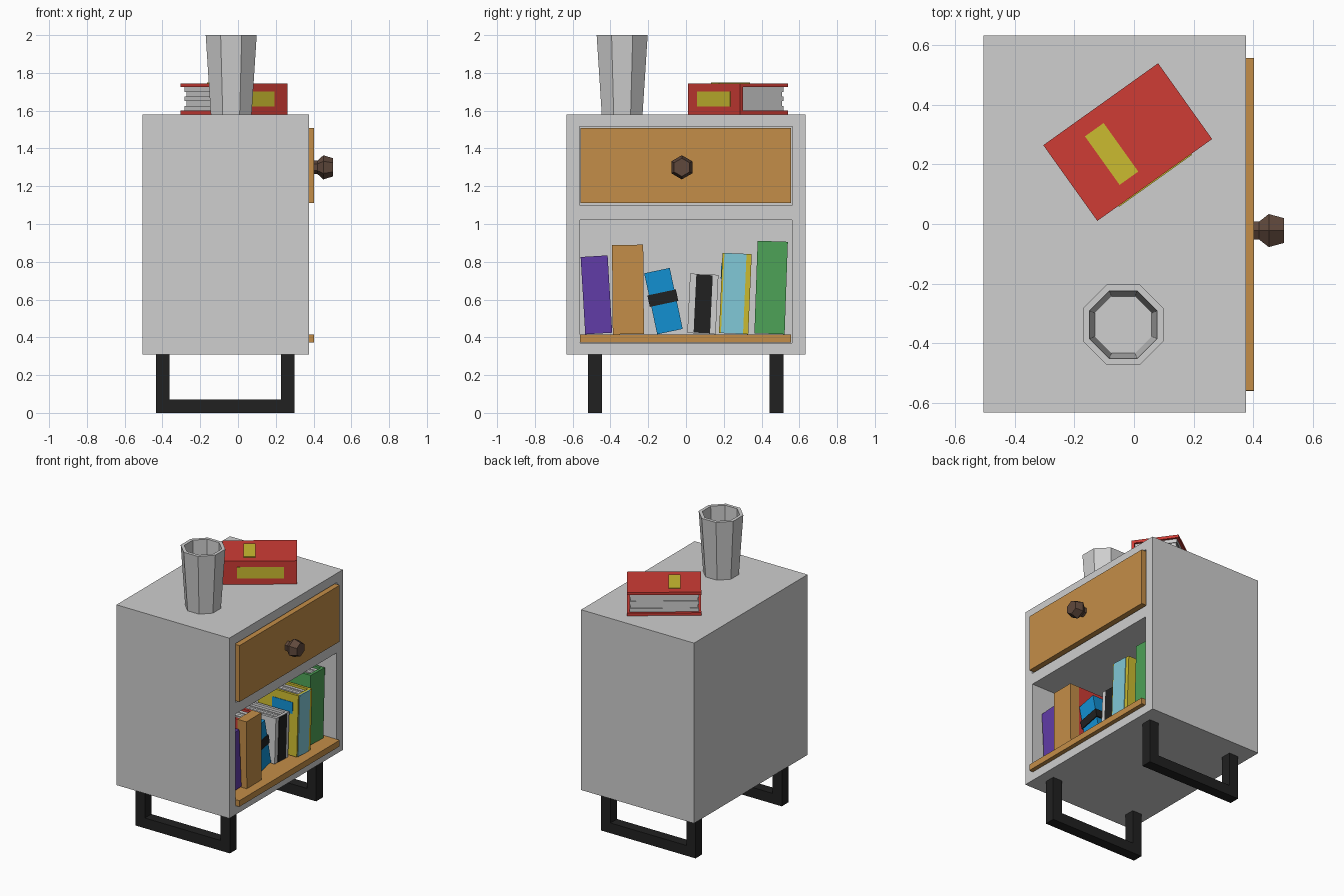
import bpy, bmesh, math
from mathutils import Matrix, Vector

if "Cube" in bpy.data.objects:
    bpy.data.objects.remove(bpy.data.objects["Cube"])

COLORS = {
    "light_grey": (0.62, 0.62, 0.62), "wood": (0.55, 0.27, 0.065),
    "black": (0.015, 0.015, 0.015), "brown": (0.115, 0.065, 0.045),
    "red": (0.62, 0.045, 0.036), "yellow": (0.60, 0.50, 0.03),
    "purple": (0.12, 0.045, 0.39), "blue": (0.006, 0.28, 0.64),
    "cyan": (0.22, 0.58, 0.68), "green": (0.075, 0.36, 0.095),
}
MATS = {}
for n, c in COLORS.items():
    MATS[n] = bpy.data.materials.new(n)
    MATS[n].diffuse_color = (*c, 1)


def finish(name, bm, mats, matrix=Matrix()):
    bmesh.ops.recalc_face_normals(bm, faces=bm.faces)
    me = bpy.data.meshes.new(name)
    bm.to_mesh(me)
    bm.free()
    for m in mats:
        me.materials.append(MATS[m])
    ob = bpy.data.objects.new(name, me)
    ob.matrix_world = matrix
    bpy.context.collection.objects.link(ob)
    return ob


def boxes(name, parts, matrix=Matrix()):
    """One object from (low corner, high corner, colour) boxes."""
    bm = bmesh.new()
    mats = list(dict.fromkeys(p[2] for p in parts))
    for lo, hi, mat in parts:
        lo, hi = Vector(lo), Vector(hi)
        m = Matrix.Translation((lo + hi) / 2) @ Matrix.Diagonal((*(hi - lo), 1))
        vs = bmesh.ops.create_cube(bm, size=1, matrix=m)["verts"]
        for f in {f for v in vs for f in v.link_faces}:
            f.material_index = mats.index(mat)
    return finish(name, bm, mats, matrix)


def lathe(name, rings, n, offset, mat, matrix):
    """Faceted turned shape from (radius, height) rings, capped at both ends."""
    bm = bmesh.new()
    loops = [[bm.verts.new((r * math.cos(offset + math.tau * i / n),
                            r * math.sin(offset + math.tau * i / n), h))
              for i in range(n)] for r, h in rings]
    for a, b in zip(loops, loops[1:]):
        for i in range(n):
            j = (i + 1) % n
            bm.faces.new((a[i], a[j], b[j], b[i]))
    bm.faces.new(loops[0])
    bm.faces.new(loops[-1])
    return finish(name, bm, [mat], matrix)


def book(name, L, D, T, cover, matrix, extras=(), spine=None, wrap=0.02):
    """Book standing on local z = 0, spine facing +x, thickness along y."""
    h, t = T / 2, 0.02
    parts = [((-wrap, -h, 0), (0, h, L), spine or cover),
             ((-D, -h, 0), (-wrap, -h + t, L), cover),
             ((-D, h - t, 0), (-wrap, h, L), cover)]
    # page block in a few uneven layers
    n = 5
    for i in range(n):
        inset = 0.016 + 0.006 * (i % 2)
        y0, y1 = (-h + t + (T - 2 * t) * k / n for k in (i, i + 1))
        parts.append(((-D + inset, y0, inset), (-wrap, y1, L - inset), "light_grey"))
    return boxes(name, parts + list(extras), matrix)


# Cabinet shell with drawer recess and open compartment
cabinet = boxes("cabinet", [((-0.505, -0.632, 0.31), (0.375, 0.632, 1.58), "light_grey")])
for lo, hi in (((-0.44, -0.562, 0.37), (0.5, 0.562, 1.02)),
               ((0.32, -0.565, 1.10), (0.5, 0.565, 1.515))):
    cutter = boxes("cutter", [(lo, hi, "light_grey")])
    cutter.hide_render = True
    mod = cabinet.modifiers.new("cut", "BOOLEAN")
    mod.operation, mod.solver, mod.object = "DIFFERENCE", "EXACT", cutter
    bpy.context.view_layer.objects.active = cabinet
    bpy.ops.object.modifier_apply(modifier=mod.name)
    bpy.data.objects.remove(cutter)

# Drawer front, shelf board and knob
boxes("drawer", [((0.32, -0.558, 1.11), (0.403, 0.557, 1.507), "wood")])
boxes("shelf_board", [((-0.44, -0.56, 0.372), (0.403, 0.557, 0.415), "wood")])
lathe("knob", [(0.035, 0), (0.035, 0.02), (0.064, 0.052), (0.048, 0.103)], 6, 0, "brown",
      Matrix.Translation((0.40, -0.022, 1.30)) @ Matrix.Rotation(math.pi / 2, 4, "Y"))

# U-shaped leg frames
x0, x1, w, top = -0.435, 0.30, 0.072, 0.31
outline = [(x0, 0), (x1, 0), (x1, top), (x1 - w, top), (x1 - w, w),
           (x0 + w, w), (x0 + w, top), (x0, top)]
for side, y in (("left", -0.518), ("right", 0.442)):
    bm = bmesh.new()
    f = bm.faces.new([bm.verts.new((x, y, z)) for x, z in outline])
    new = bmesh.ops.extrude_face_region(bm, geom=[f])["geom"]
    bmesh.ops.translate(bm, vec=(0, 0.073, 0),
                        verts=[v for v in new if isinstance(v, bmesh.types.BMVert)])
    finish(side + "_leg_frame", bm, ["black"])

# Octagonal vase, hollow
k = 1 / math.cos(math.pi / 8)
lathe("vase", [(0.108 * k, 0), (0.135 * k, 0.42), (0.113 * k, 0.42), (0.095 * k, 0.02)],
      8, math.pi / 8, "light_grey", Matrix.Translation((-0.036, -0.338, 1.58)))

# Red book lying on top, with labels on cover and spine
a = math.radians(35.5)
s, c = math.sin(a), math.cos(a)
lying = Matrix(((s, 0, -c, 0.262), (-c, 0, -s, 0.285), (0, 1, 0, 1.6625), (0, 0, 0, 1)))
book("lying_book", 0.473, 0.312, 0.165, "red", lying, [
    ((-0.255, 0.08, 0.265), (-0.055, 0.087, 0.342), "yellow"),
    ((-0.005, -0.04, 0.086), (0.004, 0.04, 0.386), "yellow")])


# Row of leaning books on the shelf
def shelf_book(name, x, y, lean, L, T, cover, extras=(), **kw):
    r = math.radians(lean)
    m = Matrix.Translation((x, y, 0.416 + T / 2 * abs(math.sin(r)))) @ Matrix.Rotation(r, 4, "X")
    book(name, L, 0.312, T, cover, m, extras, **kw)


shelf_book("purple_book", 0.30, -0.462, 3.4, 0.41, 0.143, "purple")
shelf_book("wood_spine_book", 0.34, -0.305, 0.5, 0.473, 0.165, "red", spine="wood", wrap=0.07)
shelf_book("blue_book", 0.27, -0.085, 12, 0.33, 0.138, "blue",
           [((-0.318, -0.077, 0.15), (0.006, 0.077, 0.212), "black")])
shelf_book("grey_book", 0.28, 0.082, -2.7, 0.315, 0.15, "light_grey",
           [((-0.004, -0.042, 0.004), (0.004, 0.045, 0.311), "black")])
shelf_book("yellow_book", 0.335, 0.252, -2.5, 0.425, 0.155, "yellow",
           [((-0.004, -0.067, 0.0), (0.004, 0.05, 0.425), "cyan"),
            ((-0.20, -0.081, 0.29), (-0.04, -0.074, 0.37), "blue")])
shelf_book("green_book", 0.30, 0.442, -2, 0.49, 0.16, "green")

for m in bpy.data.materials:
    if m.users and not m.is_grease_pencil:
        m.use_nodes = True
        m.node_tree.nodes["Principled BSDF"].inputs["Base Color"].default_value = m.diffuse_color
